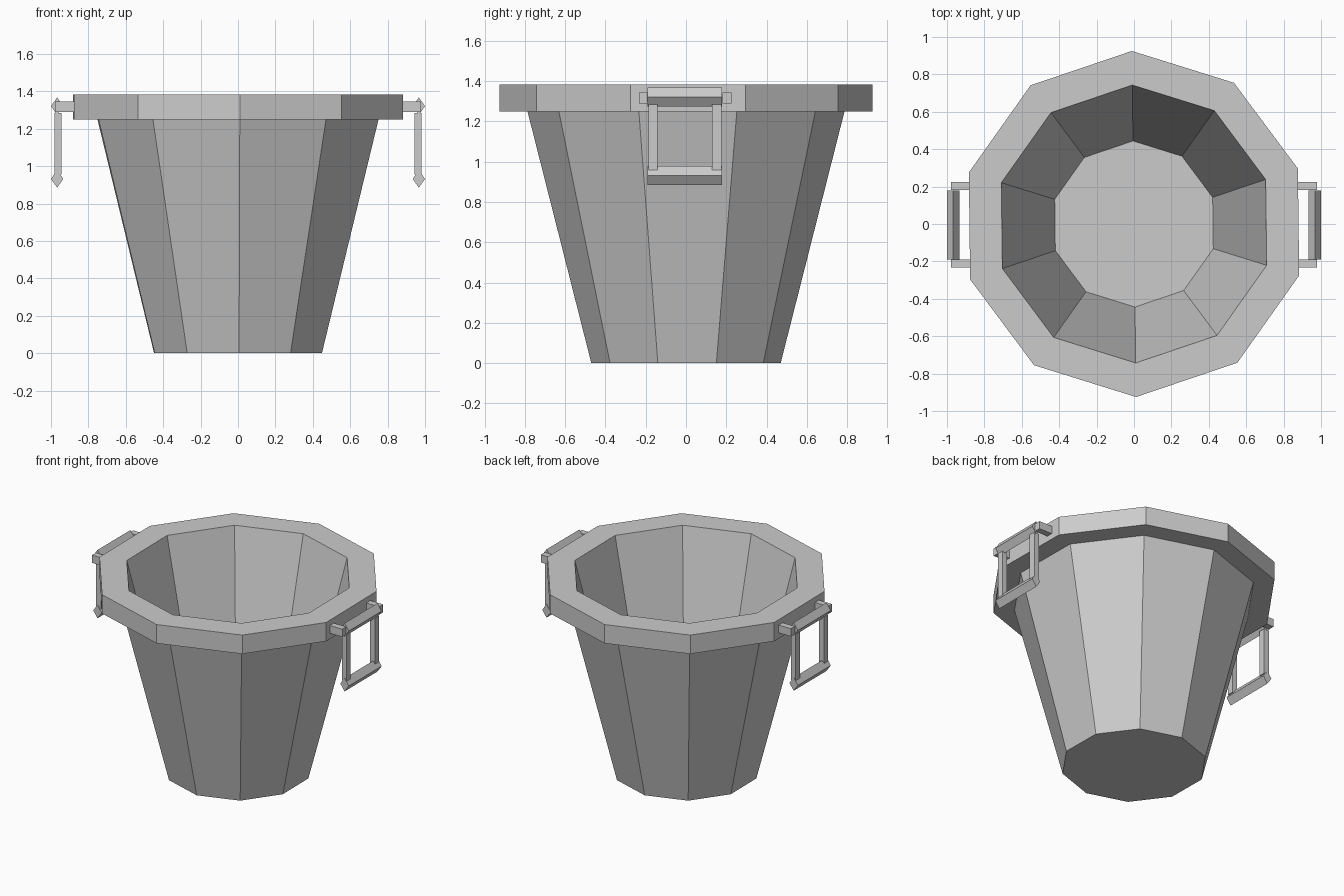
import bpy, bmesh
from math import sin, cos, pi, radians

if "Cube" in bpy.data.objects:
    bpy.data.objects.remove(bpy.data.objects["Cube"])

SIDES = 10
TURN = radians(90.7)


def make_object(name, bm):
    bmesh.ops.recalc_face_normals(bm, faces=bm.faces[:])
    mesh = bpy.data.meshes.new(name)
    bm.to_mesh(mesh)
    bm.free()
    obj = bpy.data.objects.new(name, mesh)
    bpy.context.collection.objects.link(obj)
    return obj


def mirror_x(obj):
    mod = obj.modifiers.new("mirror", 'MIRROR')
    mod.use_axis = (True, False, False)


def prism(bm, profile, y0, y1):
    """Extrude an (x, z) profile along y."""
    a = [bm.verts.new((x, y0, z)) for x, z in profile]
    b = [bm.verts.new((x, y1, z)) for x, z in profile]
    n = len(profile)
    bm.faces.new(a)
    bm.faces.new(b[::-1])
    for i in range(n):
        j = (i + 1) % n
        bm.faces.new((a[i], a[j], b[j], b[i]))


def rect(x0, x1, z0, z1):
    return [(x0, z0), (x1, z0), (x1, z1), (x0, z1)]


def diamond(x, z, rx, rz):
    return [(x - rx, z), (x, z - rz), (x + rx, z), (x, z + rz)]


# Bucket: ten-sided tapered shell with a wide rim and a hollow inside
profile = [(0.47, 0), (0.787, 1.25), (0.925, 1.25),
           (0.925, 1.383), (0.743, 1.383), (0.444, 0.21)]
bm = bmesh.new()
rings = [[bm.verts.new((r * cos(TURN + 2 * pi * i / SIDES),
                        r * sin(TURN + 2 * pi * i / SIDES), z))
          for i in range(SIDES)] for r, z in profile]
for lo, hi in zip(rings, rings[1:]):
    for i in range(SIDES):
        j = (i + 1) % SIDES
        bm.faces.new((lo[i], lo[j], hi[j], hi[i]))
bm.faces.new(rings[0][::-1])
bm.faces.new(rings[-1])
make_object("bucket", bm)

# Pegs that hold each handle to the rim
bm = bmesh.new()
for s in (-1, 1):
    prism(bm, rect(0.865, 0.979, 1.29, 1.345), s * 0.207 - 0.026, s * 0.207 + 0.018)
mirror_x(make_object("handle_pegs", bm))

# Hanging handles: diamond-section bars at top and bottom, square side bars
bm = bmesh.new()
for z in (1.321, 0.932):
    prism(bm, diamond(0.967, z, 0.033, 0.047), -0.19, 0.178)
for s in (-1, 1):
    prism(bm, rect(0.943, 0.981, 0.955, 1.285), s * 0.158 - 0.029, s * 0.158 + 0.017)
mirror_x(make_object("handles", bm))
